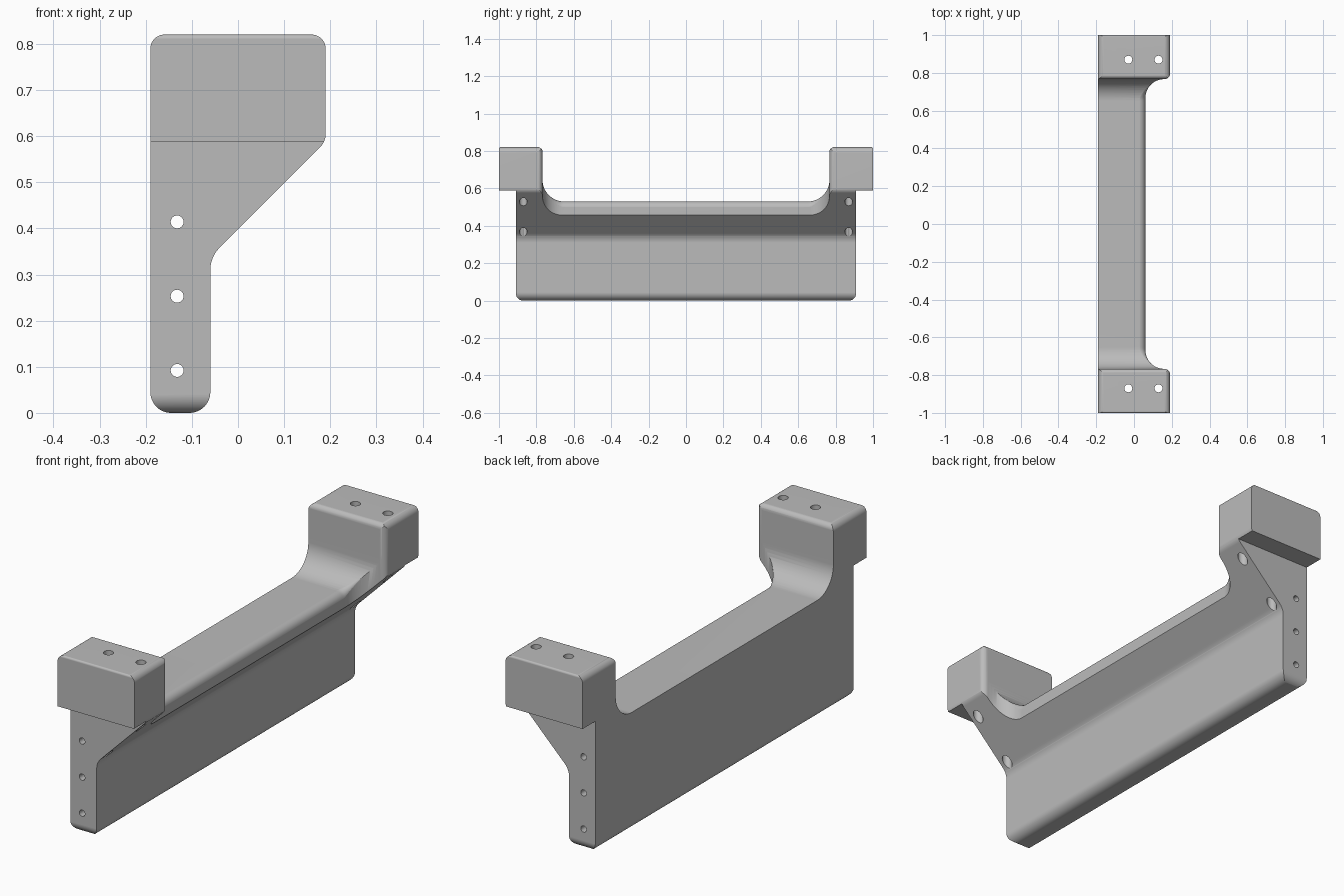
import bpy, bmesh, math
from mathutils import Vector

cube = bpy.data.objects.get("Cube")
if cube:
    bpy.data.objects.remove(cube, do_unlink=True)

grey = bpy.data.materials.new("plain grey")
grey.use_nodes = True
colour = (0.5, 0.5, 0.5, 1)
grey.diffuse_color = colour
for node in grey.node_tree.nodes:
    if node.type == 'BSDF_PRINCIPLED':
        node.inputs["Base Color"].default_value = colour

SEG = 12


def rounded(corners):
    """Outline from (u, v, radius) corners, each replaced by an arc."""
    out = []
    for i, (u, v, r) in enumerate(corners):
        p = Vector((u, v))
        if r == 0:
            out.append(p)
            continue
        nxt = corners[(i + 1) % len(corners)]
        d1 = (Vector(corners[i - 1][:2]) - p).normalized()
        d2 = (Vector(nxt[:2]) - p).normalized()
        half = math.acos(d1.dot(d2)) / 2
        centre = p + (d1 + d2).normalized() * (r / math.sin(half))
        t = r / math.tan(half)
        start, end = p + d1 * t - centre, p + d2 * t - centre
        a0 = math.atan2(start.y, start.x)
        sweep = math.remainder(math.atan2(end.y, end.x) - a0, math.tau)
        for k in range(SEG + 1):
            a = a0 + sweep * k / SEG
            out.append(centre + Vector((math.cos(a), math.sin(a))) * r)
    return out


def loft(name, rings):
    """Closed solid through rings of 3D points."""
    bm = bmesh.new()
    rows = [[bm.verts.new(p) for p in ring] for ring in rings]
    n = len(rows[0])
    for a, b in zip(rows, rows[1:]):
        for i in range(n):
            j = (i + 1) % n
            bm.faces.new((a[i], a[j], b[j], b[i]))
    bm.faces.new(list(reversed(rows[0])))
    bm.faces.new(rows[-1])
    bmesh.ops.recalc_face_normals(bm, faces=bm.faces[:])
    if bm.calc_volume(signed=True) < 0:
        bmesh.ops.reverse_faces(bm, faces=bm.faces[:])
    mesh = bpy.data.meshes.new(name)
    bm.to_mesh(mesh)
    bm.free()
    mesh.materials.append(grey)
    ob = bpy.data.objects.new(name, mesh)
    bpy.context.collection.objects.link(ob)
    return ob


def extrude(name, outline, axis, lo, hi):
    def place(p, w):
        c = [p[0], p[1]]
        c.insert(axis, w)
        return c
    return loft(name, [[place(p, w) for p in outline] for w in (lo, hi)])


def combine(target, tool, operation):
    bpy.context.view_layer.objects.active = target
    mod = target.modifiers.new("cut", 'BOOLEAN')
    mod.operation = operation
    mod.solver = 'EXACT'
    mod.object = tool
    bpy.context.view_layer.update()
    bpy.ops.object.modifier_apply(modifier=mod.name)
    bpy.data.objects.remove(tool, do_unlink=True)


def mirrored(half):
    return half + [(-y, z, r) for y, z, r in reversed(half)]


# Main bracket: end profile with sloping underside
bracket = extrude("bracket_body", rounded([
    (-0.19, 0, 0.045), (-0.06, 0, 0.045), (-0.06, 0.338, 0.07),
    (0.19, 0.588, 0.04), (0.19, 0.82, 0.03), (-0.19, 0.82, 0.03)]), 1, -1.2, 1.2)

# Length profile: overhanging end blocks and a dipped saddle
saddle = extrude("saddle_profile", rounded(mirrored([
    (0.91, -0.0005, 0.04), (0.91, 0.588, 0), (1, 0.588, 0), (1, 0.8205, 0.01),
    (0.767, 0.8205, 0.025), (0.767, 0.53, 0.115)])), 0, -0.4, 0.4)
combine(bracket, saddle, 'INTERSECT')

# Plan profile: narrow waist between the end blocks
waist = rounded([
    (-0.3, -1.2, 0), (0.1905, -1.2, 0), (0.1905, -0.767, 0.028), (0.06, -0.767, 0.1),
    (0.06, 0.767, 0.1), (0.1905, 0.767, 0.028), (0.1905, 1.2, 0), (-0.3, 1.2, 0)])
combine(bracket, extrude("waist_profile", waist, 2, -0.2, 1), 'INTERSECT')


# Soft upper edge of the waist, swept along both fillets and fading out
def rise(y, r):
    d = max(0, abs(y) - (0.767 - r))
    return r - math.sqrt(r * r - d * d)


rings = []
side = [0.64 + 0.1 * k / 14 for k in range(15)]
for y in [-s for s in reversed(side)] + side:
    fade = min(1, (0.745 - abs(y)) / 0.08)
    r = 0.035 * fade
    x0, z0 = 0.0604 + rise(y, 0.1), 0.5304 + rise(y, 0.115)
    arc = [(x0 - r + r * math.sin(a), z0 - r + r * math.cos(a))
           for a in (math.pi / 2 * k / 8 for k in range(9))]
    ring = [(x0 - r, z0 + 0.01)] + arc + [(x0 + 0.01, z0 - r), (x0 + 0.01, z0 + 0.01)]
    rings.append([(x, y, z) for x, z in ring])
combine(bracket, loft("edge_rounder", rings), 'DIFFERENCE')


# Bolt holes: vertical through the blocks, lengthwise through the web
def drill(u, v, radius, axis):
    ring = [(u + radius * math.cos(a), v + radius * math.sin(a))
            for a in (math.tau * k / 24 for k in range(24))]
    combine(bracket, extrude("drill", ring, axis, -1.3, 1.3), 'DIFFERENCE')


for y in (-0.87, 0.87):
    for x in (-0.03, 0.13):
        drill(x, y, 0.021, 2)
for z in (0.092, 0.253, 0.414):
    drill(-0.132, z, 0.014, 1)

# Smooth fillets, crisp edges
bpy.ops.object.select_all(action='DESELECT')
bracket.select_set(True)
bpy.context.view_layer.objects.active = bracket
bpy.ops.object.shade_smooth_by_angle(angle=math.radians(30))
weighted = bracket.modifiers.new("even_shading", 'WEIGHTED_NORMAL')
weighted.keep_sharp = True
